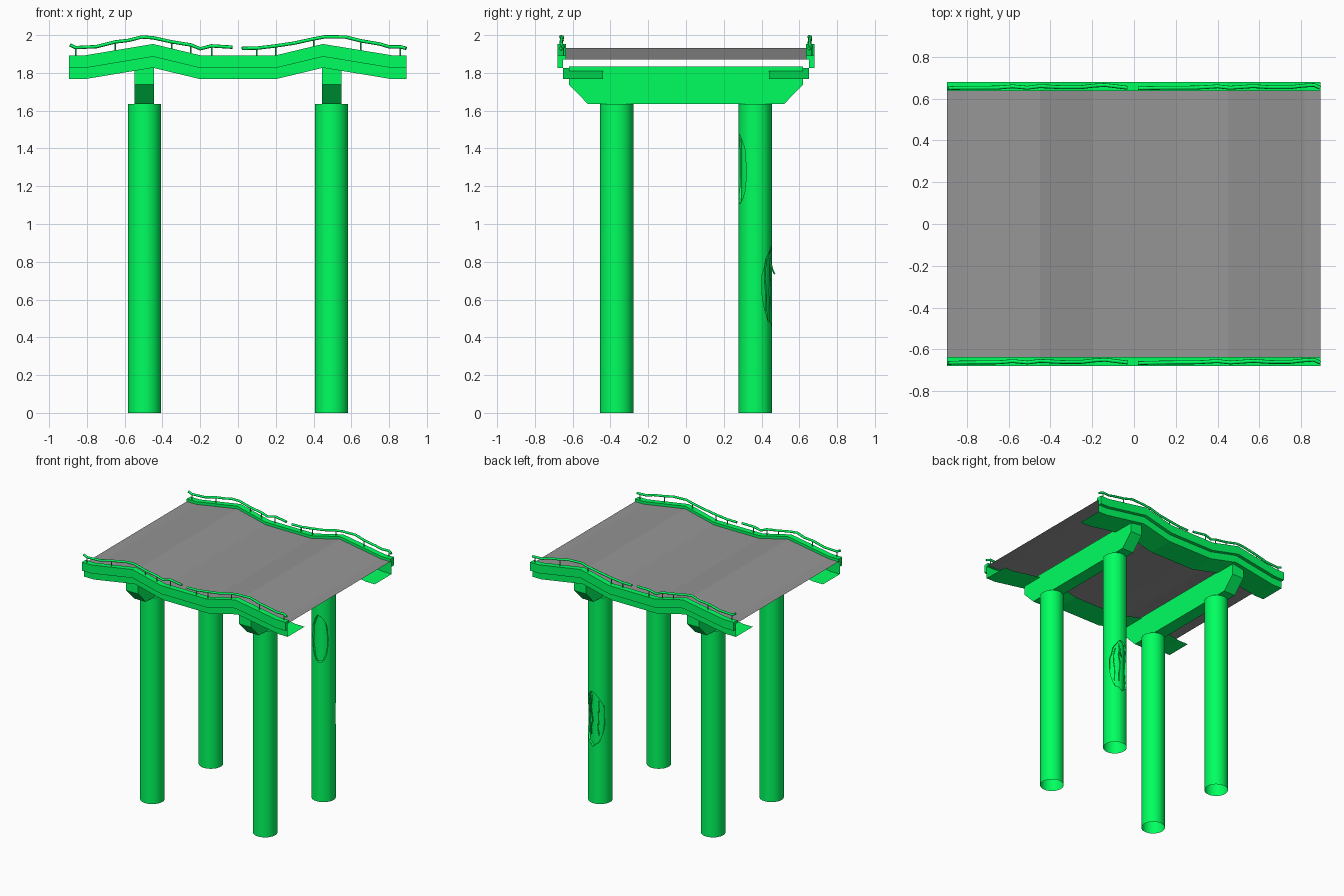
import bpy, bmesh, math, random
from mathutils import Matrix

if "Cube" in bpy.data.objects:
    bpy.data.objects.remove(bpy.data.objects["Cube"])

random.seed(4)


def material(name, rgb):
    m = bpy.data.materials.new(name)
    m.diffuse_color = (*rgb, 1)
    m.use_nodes = True
    m.node_tree.nodes["Principled BSDF"].inputs["Base Color"].default_value = m.diffuse_color
    return m


green = material("green", (0.0, 1.0, 0.115))
asphalt = material("asphalt", (0.3, 0.3, 0.3))
PX, PY, R, PTOP = 0.495, 0.367, 0.088, 1.636


def finish(name, bm, mat=green, smooth=False, recalc=True):
    if recalc:
        bmesh.ops.recalc_face_normals(bm, faces=bm.faces)
    me = bpy.data.meshes.new(name)
    bm.to_mesh(me)
    bm.free()
    ob = bpy.data.objects.new(name, me)
    bpy.context.collection.objects.link(ob)
    me.materials.append(mat)
    if smooth:
        smooth_by_angle(ob)
    return ob


def smooth_by_angle(ob):
    bpy.ops.object.select_all(action='DESELECT')
    ob.select_set(True)
    bpy.context.view_layer.objects.active = ob
    bpy.ops.object.shade_smooth_by_angle(angle=math.radians(50))


def bake(ob):
    # replace modifiers or curve bevels with plain mesh
    dg = bpy.context.evaluated_depsgraph_get()
    me = bpy.data.meshes.new_from_object(ob.evaluated_get(dg))
    name = ob.name
    bpy.data.objects.remove(ob)
    new = bpy.data.objects.new(name, me)
    bpy.context.collection.objects.link(new)
    return new


def open_bottom(bm):
    low = [f for f in bm.faces if all(v.co.z < 0.001 for v in f.verts)]
    bmesh.ops.delete(bm, geom=low, context='FACES_ONLY')


def cylinder(x, y, r, z0, z1, seg=48):
    bm = bmesh.new()
    bmesh.ops.create_cone(bm, cap_ends=True, segments=seg, radius1=r, radius2=r, depth=z1 - z0,
                          matrix=Matrix.Translation((x, y, (z0 + z1) / 2)))
    return bm


def tubes(name, paths, r, res=2):
    cu = bpy.data.curves.new(name, 'CURVE')
    cu.dimensions = '3D'
    cu.bevel_depth, cu.bevel_resolution, cu.use_fill_caps = r, res, True
    for pts in paths:
        sp = cu.splines.new('POLY')
        sp.points.add(len(pts) - 1)
        for p, co in zip(sp.points, pts):
            p.co = (*co, 1)
    ob = bpy.data.objects.new(name, cu)
    bpy.context.collection.objects.link(ob)
    ob = bake(ob)
    bm = bmesh.new()
    bm.from_mesh(ob.data)
    bpy.data.objects.remove(ob)
    return finish(name, bm, smooth=True)


# wavy line that the deck and edge beams follow: (x, rise)
WAVE = [(-0.895, 0), (-0.81, 0), (-0.45, 0.06), (-0.2, 0),
        (0.2, 0), (0.45, 0.06), (0.815, 0), (0.893, 0)]


def deck_rise(x):
    for (x0, a), (x1, b) in zip(WAVE, WAVE[1:]):
        if x0 <= x <= x1:
            return a + (b - a) * (x - x0) / (x1 - x0)
    return 0


def sweep(name, section, mat=green, closed=False):
    bm = bmesh.new()
    rows = [[bm.verts.new((x, y, z + dz)) for y, z in section] for x, dz in WAVE]
    n = len(section)
    for a, b in zip(rows, rows[1:]):
        for i in range(n if closed else n - 1):
            k = (i + 1) % n
            bm.faces.new((a[i], b[i], b[k], a[k]))
    if closed:
        bm.faces.new(rows[0])
        bm.faces.new(rows[-1])
    finish(name, bm, mat, recalc=closed)


# road deck
sweep("road_deck", [(-0.637, 1.872), (0.637, 1.872)], asphalt)

# edge beams: thin L-shaped flange below, solid kerb above
flange = [(0.44, 1.767), (0.652, 1.767), (0.652, 1.828)]
kerb = [(0.652, 1.826), (0.68, 1.826), (0.68, 1.893), (0.635, 1.893), (0.635, 1.87), (0.652, 1.87)]
sweep("back_flange", flange[::-1])
sweep("front_flange", [(-y, z) for y, z in flange])
sweep("back_kerb", kerb, closed=True)
sweep("front_kerb", [(-y, z) for y, z in kerb], closed=True)

# cross beams
half = [(0.52, PTOP), (0.62, 1.738), (0.62, 1.834)]
for side, sx in (("left", -1), ("right", 1)):
    bm = bmesh.new()
    prof = half + [(-y, z) for y, z in half[::-1]]
    f = bm.faces.new([bm.verts.new((sx * 0.497 - 0.052, y, z)) for y, z in prof])
    ext = bmesh.ops.extrude_face_region(bm, geom=[f])
    bmesh.ops.translate(bm, vec=(0.104, 0, 0),
                        verts=[v for v in ext["geom"] if isinstance(v, bmesh.types.BMVert)])
    finish(side + "_cross_beam", bm)

# intact pillars
for name, sx, sy in (("front_left", -1, -1), ("front_right", 1, -1), ("back_left", -1, 1)):
    bm = cylinder(sx * PX, sy * PY, R, 0, PTOP)
    bmesh.ops.recalc_face_normals(bm, faces=bm.faces)
    open_bottom(bm)
    finish(name + "_pillar", bm, smooth=True, recalc=False)

# damaged pillar: jagged bites out of the shell
pillar = finish("back_right_pillar", cylinder(PX, PY, R, 0, PTOP))
cutters = []
for az, z, lat, rad, hz in ((-75, 1.29, 0.07, 0.045, 0.19), (86, 0.67, 0.1, 0.08, 0.21)):
    a = math.radians(az)
    bm = bmesh.new()
    bmesh.ops.create_icosphere(bm, subdivisions=3, radius=1)
    for v in bm.verts:
        v.co *= random.uniform(0.93, 1.06)
    bm.transform(Matrix.Translation((PX + R * math.cos(a), PY + R * math.sin(a), z))
                 @ Matrix.Rotation(a, 4, 'Z') @ Matrix.Diagonal((rad, lat, hz, 1)))
    cut = finish("bite_cutter", bm)
    cut.hide_render = True
    mod = pillar.modifiers.new("bite", 'BOOLEAN')
    mod.operation, mod.object, mod.solver = 'DIFFERENCE', cut, 'EXACT'
    cutters.append(cut)
pillar = bake(pillar)
for c in cutters:
    bpy.data.objects.remove(c)
bm = bmesh.new()
bm.from_mesh(pillar.data)
open_bottom(bm)
bm.to_mesh(pillar.data)
bm.free()

# broken concrete cores behind the bites, the lower one rougher
for name, z0, z1, r, rough in (("lower_core", 0.42, 0.92, 0.074, 0.003), ("upper_core", 1.07, 1.51, 0.077, 0.001)):
    bm = cylinder(PX, PY, r, z0, z1, 24)
    for v in bm.verts:
        v.co.x += random.uniform(-rough, rough)
        v.co.y += random.uniform(-rough, rough)
    finish(name, bm, smooth=True)

# exposed reinforcing bars in the lower bite
bars = []
for az in (45, 75, 115):
    a = math.radians(az)
    pts = []
    for k in range(6):
        q = 0.079 + random.uniform(-0.003, 0.004)
        b = a + random.uniform(-0.1, 0.1)
        pts.append((PX + q * math.cos(b), PY + q * math.sin(b), 0.54 + 0.055 * k))
    bars.append(pts)
bars.append([(PX + 0.02, PY + 0.07, 0.86), (PX + 0.02, PY + 0.083, 0.79),
             (PX + 0.02, PY + 0.092, 0.755), (PX + 0.02, PY + 0.103, 0.735)])
tubes("exposed_bars", bars, 0.004)

# bent guard rails, two lengths per side with short posts
rail_a = [(-0.89, 1.948), (-0.86, 1.934), (-0.75, 1.939), (-0.65, 1.964), (-0.58, 1.972), (-0.51, 1.99),
          (-0.45, 1.986), (-0.35, 1.964), (-0.25, 1.948), (-0.2, 1.928), (-0.14, 1.943), (-0.03, 1.936)]
rail_b = [(0.02, 1.93), (0.1, 1.931), (0.2, 1.943), (0.3, 1.958), (0.4, 1.98), (0.46, 1.991),
          (0.57, 1.99), (0.65, 1.97), (0.75, 1.953), (0.8, 1.938), (0.86, 1.938), (0.89, 1.93)]
wander = [random.uniform(-0.009, 0.009) for _ in range(12)]
for side, sy in (("front", -1), ("back", 1)):
    rails, posts = [], []
    for rail, picks in ((rail_a, (1, 3, 7, 8, 10)), (rail_b, (1, 2, 4, 7, 10))):
        path = [(x, sy * 0.657 + w, z) for (x, z), w in zip(rail, wander)]
        rails.append(path)
        posts += [[(x, y, 1.888 + deck_rise(x)), (x, y, z)] for x, y, z in (path[i] for i in picks)]
    tubes(side + "_guard_rail", rails, 0.009)
    tubes(side + "_rail_posts", posts, 0.004, 1)
